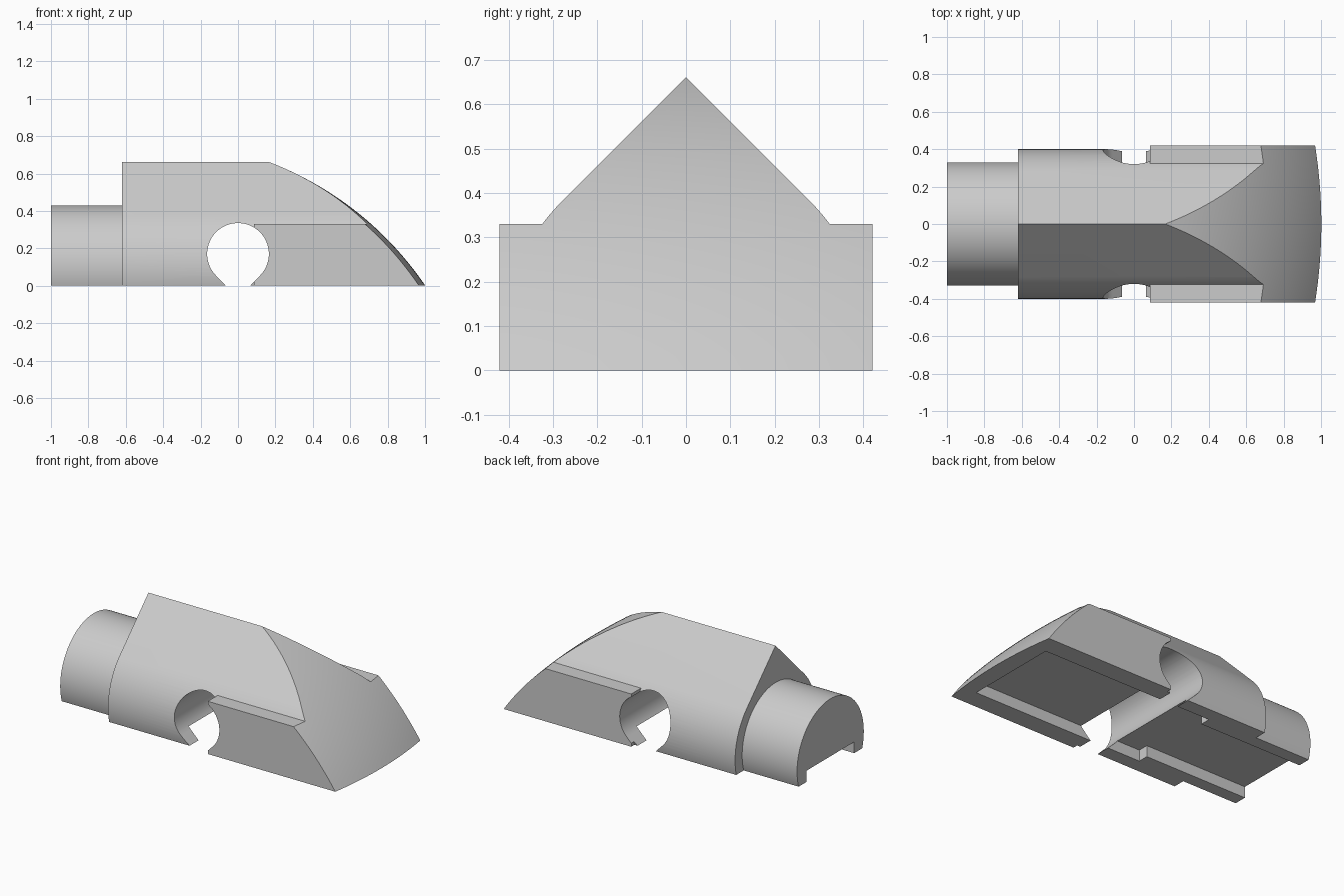
import bpy
import bmesh
from math import sin, cos, radians, asin, degrees

old = bpy.data.objects.get("Cube")
if old:
    bpy.data.objects.remove(old, do_unlink=True)

# Single grey material
grey = bpy.data.materials.new("light_grey")
grey.use_nodes = True
color = (0.6, 0.6, 0.6, 1)
grey.diffuse_color = color
grey.node_tree.nodes["Principled BSDF"].inputs["Base Color"].default_value = color


def arc(cx, cy, r, start, end, n):
    """Points along a circular arc, angles in degrees."""
    angles = [radians(start + (end - start) * i / n) for i in range(n + 1)]
    return [(cx + r * cos(a), cy + r * sin(a)) for a in angles]


def prism(name, profile, axis, start, end, steps=1, bow=0):
    """Sweep a profile along x or y; bow pulls x back with the square of y."""
    bm = bmesh.new()
    rings = []
    for i in range(steps + 1):
        t = start + (end - start) * i / steps
        rings.append([bm.verts.new((t, u, v) if axis == "x" else (u - bow * t * t, t, v))
                      for u, v in profile])
    n = len(profile)
    for a, b in zip(rings, rings[1:]):
        for j in range(n):
            k = (j + 1) % n
            bm.faces.new((a[j], a[k], b[k], b[j]))
    bm.faces.new(rings[0])
    bm.faces.new(rings[-1])
    # Curved end slices are only planar when taken one by one, so fix winding
    bmesh.ops.recalc_face_normals(bm, faces=bm.faces)
    mesh = bpy.data.meshes.new(name)
    bm.to_mesh(mesh)
    bm.free()
    mesh.materials.append(grey)
    obj = bpy.data.objects.new(name, mesh)
    bpy.context.collection.objects.link(obj)
    return obj


def box(name, x0, x1, half_width, z0, z1):
    w = half_width
    return prism(name, [(-w, z0), (w, z0), (w, z1), (-w, z1)], "x", x0, x1)


def combine(target, tool, operation):
    mod = target.modifiers.new(tool.name, "BOOLEAN")
    mod.operation = operation
    mod.solver = "EXACT"
    mod.object = tool
    bpy.context.view_layer.objects.active = target
    bpy.ops.object.modifier_apply(modifier=mod.name)
    bpy.data.objects.remove(tool, do_unlink=True)


# Ridged body: round flanks rising to a 45 degree crest
flank = arc(0, 0.095, 0.4, -40, 45, 28)
profile = flank + [(0, 0.661)] + [(-y, z) for y, z in reversed(flank)]
body = prism("body", profile, "x", -0.62, 1.1)

# Square side shoulders towards the nose, and the round rear spigot
combine(body, box("side_shoulders", 0.085, 1.1, 0.42, -0.2, 0.33), "UNION")
combine(body, prism("rear_spigot", arc(0, 0.1, 0.33, -50, 230, 72), "x", -1, -0.5), "UNION")

# Nose envelope: arched in side view, bowed in plan, flat underneath
R, cx, cz = 1.775, -0.467, -0.997
nose = arc(cx, cz, R, degrees(asin(-cz / R)), 75, 32)
nose += [(-1.3, nose[-1][1]), (-1.3, 0)]
combine(body, prism("nose_envelope", nose, "y", -0.48, 0.48, 24, 0.19), "INTERSECT")

# Cross hole, open at the bottom through a 45 degree throat
hole = arc(0, 0.17, 0.165, -45, 225, 60) + [(0, -0.063)]
combine(body, prism("cross_hole", hole, "y", -0.6, 0.6), "DIFFERENCE")

# Underside channel: wide below the nose, narrower through the spigot
combine(body, box("front_channel", -0.29, 0.89, 0.3, -0.1, 0.07), "DIFFERENCE")
combine(body, box("rear_channel", -1.1, -0.2, 0.235, -0.1, 0.07), "DIFFERENCE")

# Smooth curved surfaces, keep edges crisp
bpy.ops.object.select_all(action="DESELECT")
body.select_set(True)
bpy.context.view_layer.objects.active = body
bpy.ops.object.shade_smooth_by_angle(angle=radians(20))
